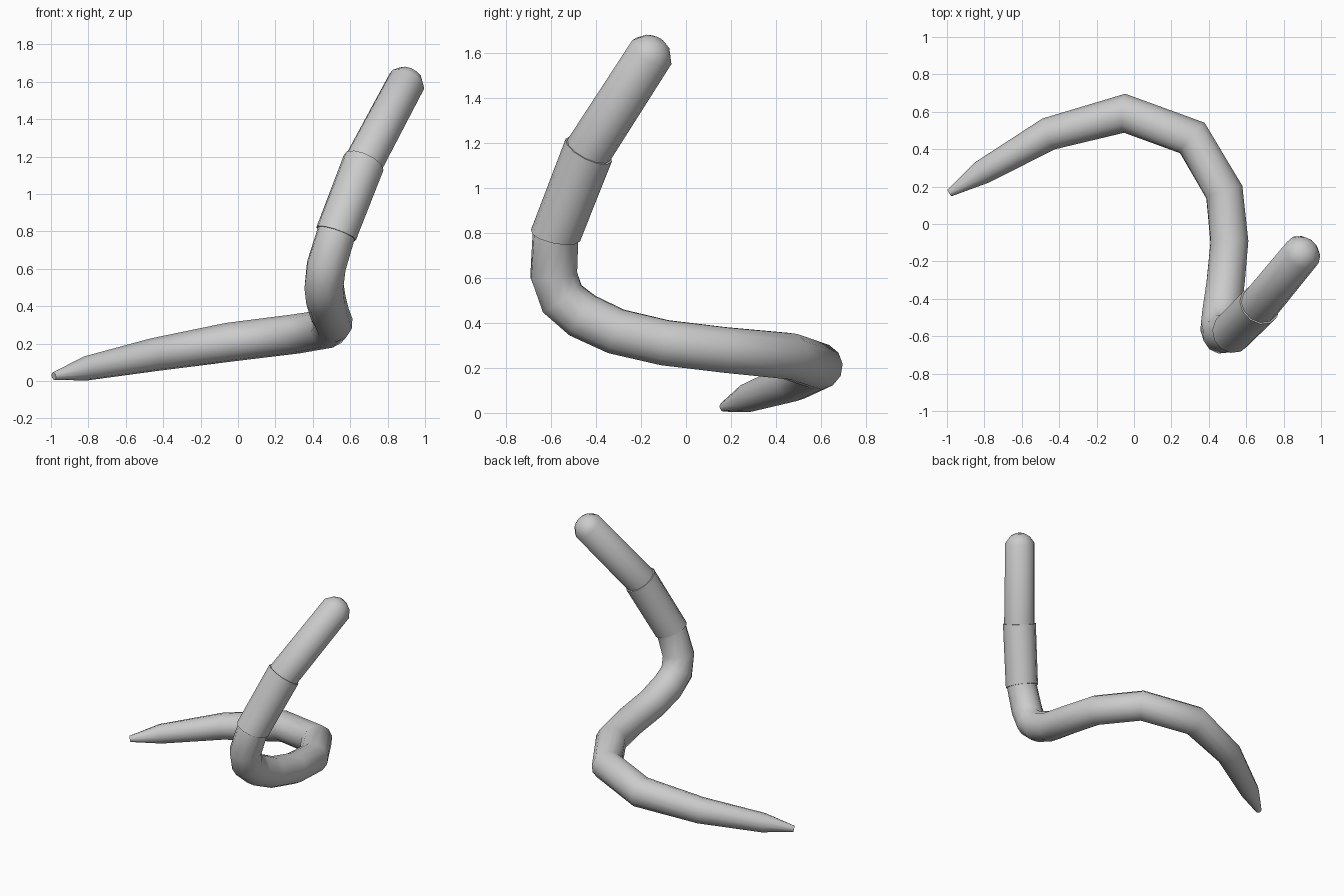
import bpy
import bmesh
import math
from mathutils import Vector

cube = bpy.data.objects.get("Cube")
if cube:
    bpy.data.objects.remove(cube, do_unlink=True)

SIDES = 12

# Single skin colour
skin = bpy.data.materials.new("pale grey skin")
skin.use_nodes = True
colour = (0.6, 0.6, 0.6, 1.0)
skin.diffuse_color = colour
skin.node_tree.nodes["Principled BSDF"].inputs["Base Color"].default_value = colour

# Centre line from tail tip to neck: x, y, z, radius
path = [
    (-0.985, 0.167, 0.026, 0.021),
    (-0.815, 0.275, 0.067, 0.065),
    (-0.455, 0.482, 0.14, 0.089),
    (-0.05, 0.592, 0.207, 0.105),
    (0.312, 0.46, 0.252, 0.106),
    (0.483, 0.17, 0.28, 0.104),
    (0.51, -0.095, 0.312, 0.104),
    (0.49, -0.31, 0.362, 0.105),
    (0.47, -0.46, 0.432, 0.107),
    (0.46, -0.55, 0.507, 0.107),
    (0.472, -0.588, 0.615, 0.107),
    (0.525, -0.58, 0.788, 0.104),
    (0.672, -0.432, 1.168, 0.106),
    (0.903, -0.152, 1.603, 0.102),
]
COLLAR_START, COLLAR_END = 11, 12

points = [Vector(p[:3]) for p in path]
radii = [p[3] for p in path]

# Rounded head: short rings beyond the last point, as offset and radius
head_base = points[-1].copy()
head_dir = (points[-1] - points[-2]).normalized()
for offset, radius in ((0.045, 0.068), (0.066, 0.03)):
    points.append(head_base + head_dir * offset)
    radii.append(radius)


def ring_frames(pts):
    """Untwisted pair of cross-section axes at every point."""
    frames = []
    side = Vector((0, 0, 1))
    for i, p in enumerate(pts):
        before = (p - pts[i - 1]).normalized() if i else Vector()
        after = (pts[i + 1] - p).normalized() if i < len(pts) - 1 else Vector()
        tangent = (before + after).normalized()
        side = (side - tangent * side.dot(tangent)).normalized()
        frames.append((side.copy(), tangent.cross(side)))
    return frames


def sweep(name, pts, sizes, frames):
    """Capped tube through the given rings."""
    bm = bmesh.new()
    rings = []
    for p, r, (u, v) in zip(pts, sizes, frames):
        angles = [math.tau * k / SIDES for k in range(SIDES)]
        rings.append([bm.verts.new(p + (u * math.cos(a) + v * math.sin(a)) * r)
                      for a in angles])
    for a, b in zip(rings, rings[1:]):
        for k in range(SIDES):
            n = (k + 1) % SIDES
            bm.faces.new((a[k], a[n], b[n], b[k]))
    bm.faces.new(rings[0][::-1])
    bm.faces.new(rings[-1])
    bmesh.ops.recalc_face_normals(bm, faces=bm.faces)
    mesh = bpy.data.meshes.new(name)
    bm.to_mesh(mesh)
    bm.free()
    mesh.materials.append(skin)
    obj = bpy.data.objects.new(name, mesh)
    bpy.context.collection.objects.link(obj)
    bpy.ops.object.select_all(action="DESELECT")
    obj.select_set(True)
    bpy.context.view_layer.objects.active = obj
    bpy.ops.object.shade_smooth_by_angle(angle=math.radians(60))
    return obj


frames = ring_frames(points)

# Worm body, tail to head
sweep("body", points, radii, frames)

# Slightly thicker sleeve around the neck
part = slice(COLLAR_START, COLLAR_END + 1)
sweep("collar", points[part], [r * 1.08 for r in radii[part]], frames[part])
